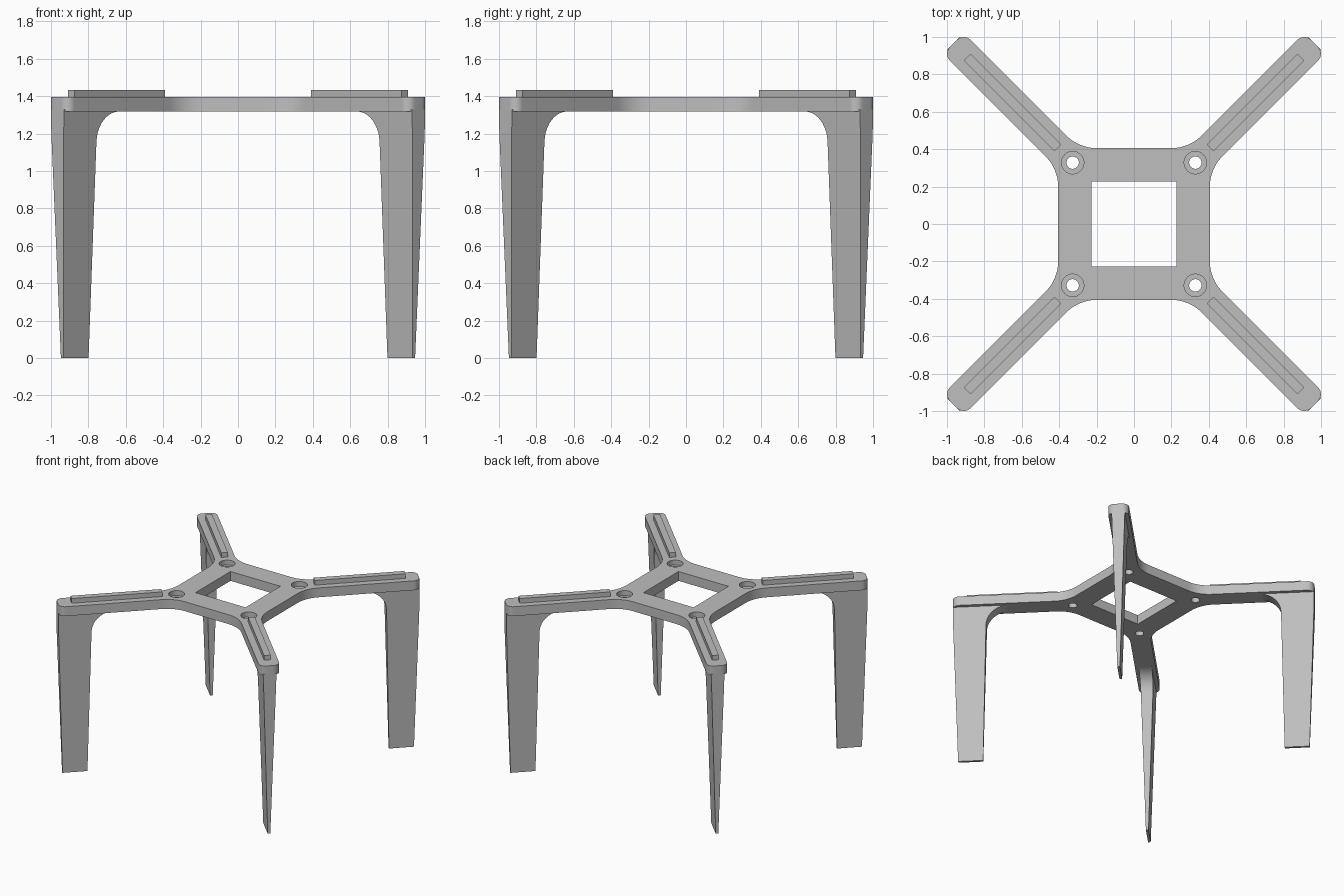
import bpy, bmesh, math
from mathutils import Vector, Matrix

cube = bpy.data.objects.get("Cube")
if cube:
    bpy.data.objects.remove(cube, do_unlink=True)

Z_LOW, Z_TOP, Z_STRIP = 1.318, 1.395, 1.433   # frame underside, frame top, strip top
REACH, ARM = 1.365, 0.078                     # arm length along the diagonal, half width
SIDE, HOLE = 0.405, 0.328                     # hub half size, screw hole offset

grey = bpy.data.materials.new("matte grey")
grey.use_nodes = True
colour = (0.52, 0.52, 0.52, 1)
grey.diffuse_color = colour
grey.node_tree.nodes["Principled BSDF"].inputs["Base Color"].default_value = colour


def rounded(corners, steps=10):
    """Turn (x, y, radius) corners into a closed outline with arcs."""
    out = []
    for i, (x, y, radius) in enumerate(corners):
        p = Vector((x, y))
        if radius == 0:
            out.append(p)
            continue
        a = (Vector(corners[i - 1][:2]) - p).normalized()
        b = (Vector(corners[(i + 1) % len(corners)][:2]) - p).normalized()
        half = a.angle(b) / 2
        centre = p + (a + b).normalized() * radius / math.sin(half)
        start = p + a * radius / math.tan(half) - centre
        end = p + b * radius / math.tan(half) - centre
        sweep = start.angle_signed(end)
        for k in range(steps + 1):
            out.append(centre + Matrix.Rotation(-sweep * k / steps, 2) @ start)
    return out


def loft(name, low, high, turn=0):
    """Solid between two matching outlines, turned about z."""
    bm = bmesh.new()
    rings = [[bm.verts.new(p) for p in ring] for ring in (low, high)]
    bm.faces.new(rings[0][::-1])
    bm.faces.new(rings[1])
    n = len(low)
    for i in range(n):
        j = (i + 1) % n
        bm.faces.new((rings[0][i], rings[0][j], rings[1][j], rings[1][i]))
    bmesh.ops.rotate(bm, verts=bm.verts, matrix=Matrix.Rotation(turn, 3, "Z"))
    bmesh.ops.recalc_face_normals(bm, faces=bm.faces)
    mesh = bpy.data.meshes.new(name)
    bm.to_mesh(mesh)
    bm.free()
    mesh.materials.append(grey)
    obj = bpy.data.objects.new(name, mesh)
    bpy.context.collection.objects.link(obj)
    return obj


def prism(name, outline, z0, z1, turn=0):
    return loft(name, [(x, y, z0) for x, y in outline],
                [(x, y, z1) for x, y in outline], turn)


def smooth(obj):
    bpy.ops.object.select_all(action="DESELECT")
    obj.select_set(True)
    bpy.context.view_layer.objects.active = obj
    bpy.ops.object.shade_smooth_by_angle(angle=math.radians(30))


def cut(obj, cutter):
    cutter.hide_render = True
    mod = obj.modifiers.new("cut", "BOOLEAN")
    mod.operation, mod.solver, mod.object = "DIFFERENCE", "EXACT", cutter
    bpy.context.view_layer.objects.active = obj
    bpy.ops.object.modifier_apply(modifier=mod.name)
    bpy.data.objects.remove(cutter, do_unlink=True)


def circle(x, y, radius, n=40):
    return [(x + radius * math.cos(math.tau * k / n),
             y + radius * math.sin(math.tau * k / n)) for k in range(n)]


# Frame: square hub with four diagonal arms, filleted together
inner = SIDE - ARM * math.sqrt(2)
diag = Matrix.Rotation(math.radians(45), 2)
tips = [diag @ Vector((REACH, s * ARM)) for s in (-1, 1)]
quarter = [(SIDE, inner, 0.24), (*tips[0], 0.05), (*tips[1], 0.05), (inner, SIDE, 0.24)]
corners = []
for q in range(4):
    spin = Matrix.Rotation(math.radians(90 * q), 2)
    corners += [(*(spin @ Vector((x, y))), r) for x, y, r in quarter]
frame = prism("frame", rounded(corners), Z_LOW, Z_TOP)

# Square opening and counterbored screw holes
w = 0.227
cut(frame, prism("opening_cutter", [(-w, -w), (w, -w), (w, w), (-w, w)], 1, 2))
for sx in (-1, 1):
    for sy in (-1, 1):
        cut(frame, prism("bore_cutter", circle(sx * HOLE, sy * HOLE, 0.06), 1.355, 2))
        cut(frame, prism("hole_cutter", circle(sx * HOLE, sy * HOLE, 0.033), 1, 2))
smooth(frame)

# Leg side profile (distance from centre, height) with a fillet under the arm
profile = rounded([(1.14, 0, 0), (1.329, 0, 0), (REACH, 1.2, 0), (REACH, Z_LOW + 0.01, 0),
                   (0.94, Z_LOW + 0.01, 0), (0.94, Z_LOW, 0), (1.112, Z_LOW, 0.165)])


def half_thickness(z):
    return 0.01 + 0.04 * z / Z_LOW


strip = [(0.576, -0.025), (1.262, -0.025), (1.262, 0.025), (0.576, 0.025)]
for q, place in enumerate(("back_left", "back_right", "front_right", "front_left")):
    turn = math.radians(45 + 90 * q)
    # Tapered leg blade
    leg = loft(place + "_leg", [(r, -half_thickness(z), z) for r, z in profile],
               [(r, half_thickness(z), z) for r, z in profile], turn)
    smooth(leg)
    # Raised strip on top of the arm
    prism(place + "_strip", strip, Z_TOP - 0.005, Z_STRIP, turn)
